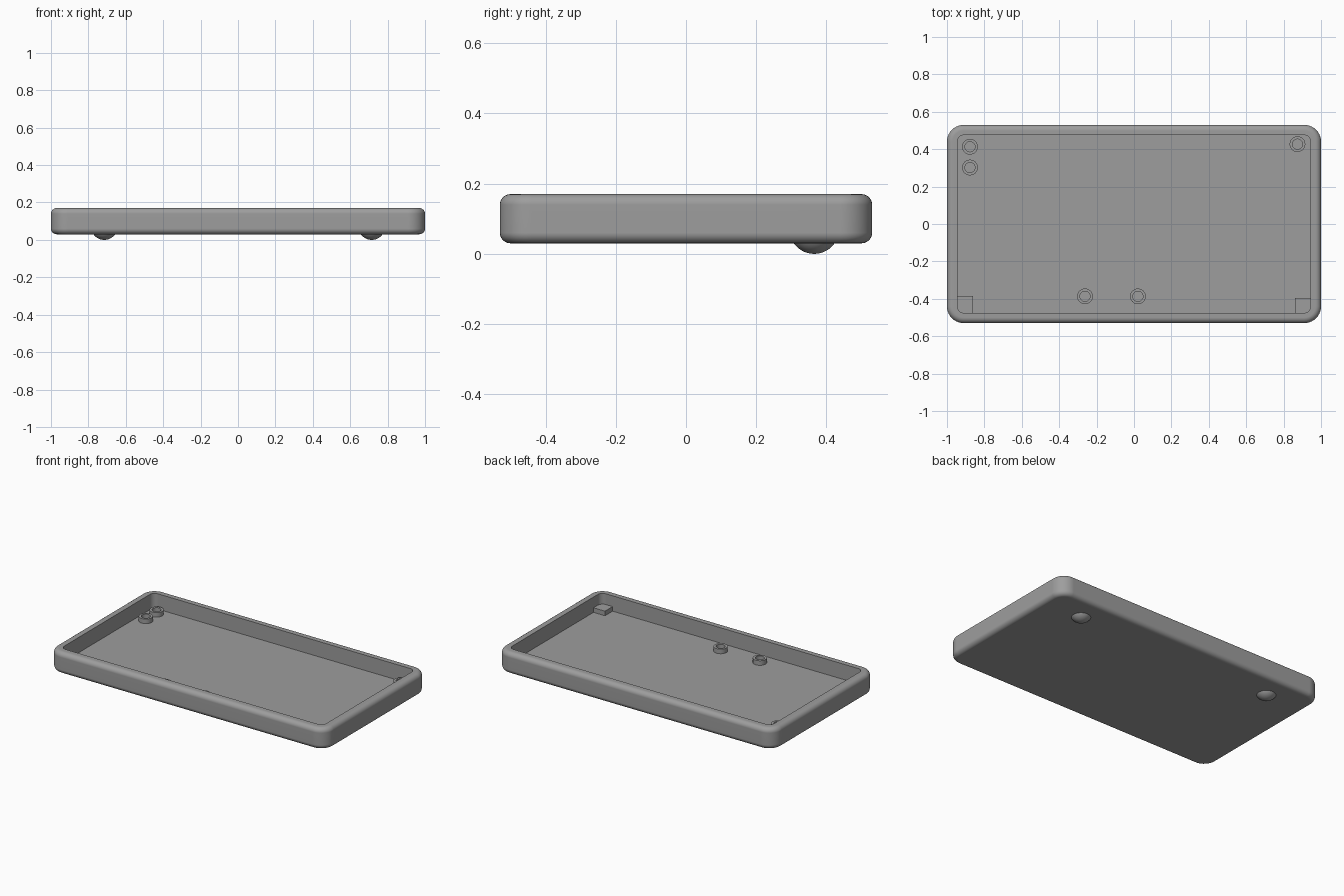
import bpy, bmesh, math

if "Cube" in bpy.data.objects:
    bpy.data.objects.remove(bpy.data.objects["Cube"])

grey = bpy.data.materials.new("mid grey")
grey.diffuse_color = (0.34, 0.34, 0.34, 1)
grey.use_nodes = True
grey.node_tree.nodes["Principled BSDF"].inputs["Base Color"].default_value = grey.diffuse_color

HX, HY, R = 1.0, 0.53, 0.09        # outer half sizes and corner radius
BOTTOM, TOP, FLOOR = 0.03, 0.17, 0.07
EDGE, WALL = 0.03, 0.055           # edge rounding and wall thickness


def skin(name, loops, cap_start=True, cap_end=True, closed=False):
    """Joins equal rings of points into one smooth-shaded object."""
    bm = bmesh.new()
    rings = [[bm.verts.new(p) for p in loop] for loop in loops]
    pairs = list(zip(rings, rings[1:]))
    if closed:
        pairs.append((rings[-1], rings[0]))
    for a, b in pairs:
        n = len(a)
        for i in range(n):
            j = (i + 1) % n
            bm.faces.new((a[i], a[j], b[j], b[i]))
    if not closed:
        if cap_start:
            bm.faces.new(rings[0][::-1])
        if cap_end:
            bm.faces.new(rings[-1])
    bmesh.ops.recalc_face_normals(bm, faces=bm.faces)
    mesh = bpy.data.meshes.new(name)
    bm.to_mesh(mesh)
    bm.free()
    mesh.materials.append(grey)
    obj = bpy.data.objects.new(name, mesh)
    bpy.context.collection.objects.link(obj)
    bpy.ops.object.select_all(action='DESELECT')
    obj.select_set(True)
    bpy.context.view_layer.objects.active = obj
    bpy.ops.object.shade_smooth_by_angle(angle=math.radians(35))
    weighted = obj.modifiers.new("flat_face_normals", 'WEIGHTED_NORMAL')
    weighted.keep_sharp = True
    return obj


def rounded_rect(inset, z, steps=10):
    r = R - inset
    points = []
    for k, (sx, sy) in enumerate([(1, 1), (-1, 1), (-1, -1), (1, -1)]):
        for i in range(steps + 1):
            a = math.radians(90) * (k + i / steps)
            points.append((sx * (HX - R) + r * math.cos(a),
                           sy * (HY - R) + r * math.sin(a), z))
    return points


def circle(x, y, r, z, n=32):
    return [(x + r * math.cos(2 * math.pi * i / n),
             y + r * math.sin(2 * math.pi * i / n), z) for i in range(n)]


# Tray shell: rounded outside, flat rim, straight inner wall down to the floor
arc = [math.radians(90) * i / 6 for i in range(7)]
section = [(EDGE * (1 - math.sin(a)), BOTTOM + EDGE * (1 - math.cos(a))) for a in arc]
section += [(EDGE * (1 - math.cos(a)), TOP - EDGE * (1 - math.sin(a))) for a in arc]
section += [(WALL, TOP), (WALL, FLOOR)]
skin("tray_shell", [rounded_rect(d, z) for d, z in section])

# Hollow screw bosses on the floor
LEDGE = 0.10
bosses = [(-0.877, 0.413), (-0.877, 0.302), (0.874, 0.427), (-0.262, -0.387), (0.021, -0.387)]
for i, (x, y) in enumerate(bosses):
    skin(f"screw_boss_{i + 1}",
         [circle(x, y, r, z) for r, z in
          [(0.042, FLOOR - 0.005), (0.042, LEDGE), (0.027, LEDGE), (0.027, FLOOR - 0.005)]],
         closed=True)

# Support blocks in the two front inner corners
for name, side, back in [("left_corner_block", -1, -0.385), ("right_corner_block", 1, -0.396)]:
    x0, x1 = sorted((side * 0.862, side * 0.955))
    skin(name, [[(x0, -0.485, z), (x1, -0.485, z), (x1, back, z), (x0, back, z)]
                for z in (FLOOR - 0.005, LEDGE)])

# Domed feet under the back edge
BALL = 0.071
for name, x in [("left_foot", -0.715), ("right_foot", 0.715)]:
    rings = []
    for i in range(9):
        a = math.radians(3 + 57 * i / 8)
        rings.append(circle(x, 0.365, BALL * math.sin(a), BALL * (1 - math.cos(a))))
    skin(name, rings)
